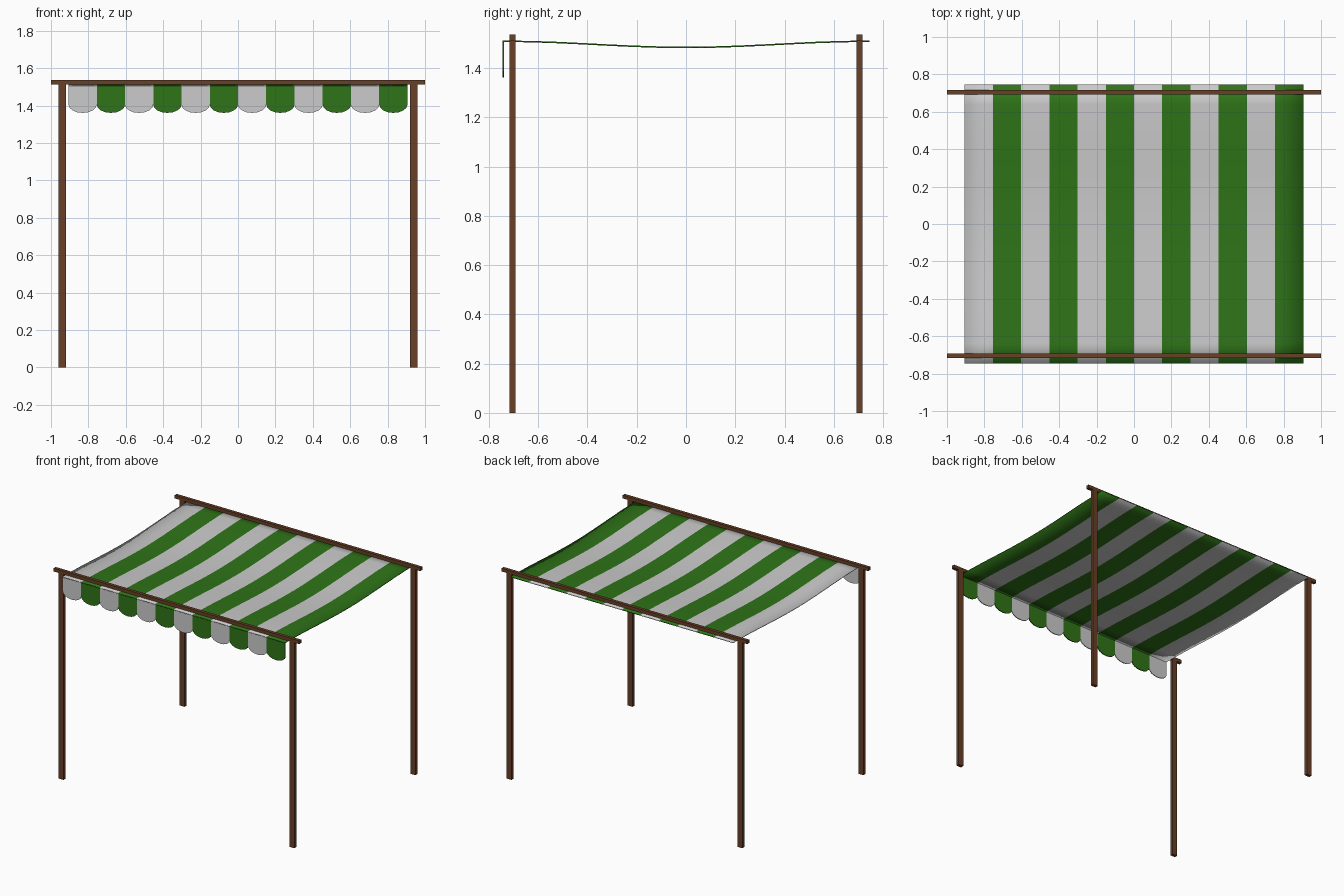
import bpy, bmesh, math

if "Cube" in bpy.data.objects:
    bpy.data.objects.remove(bpy.data.objects["Cube"])

def material(name, rgb):
    m = bpy.data.materials.new(name)
    m.diffuse_color = (*rgb, 1)
    m.use_nodes = True
    m.node_tree.nodes["Principled BSDF"].inputs["Base Color"].default_value = m.diffuse_color
    return m

WOOD = material("wood", (0.14, 0.05, 0.02))
PALE = material("pale_cloth", (0.8, 0.8, 0.8))
GREEN = material("green_cloth", (0.028, 0.175, 0.009))

def box(name, center, size):
    bpy.ops.mesh.primitive_cube_add(size=1, location=center)
    ob = bpy.context.object
    ob.name = name
    ob.scale = size
    bpy.ops.object.transform_apply(location=False, rotation=False, scale=True)
    ob.data.materials.append(WOOD)

def cloth(name, bm):
    me = bpy.data.meshes.new(name)
    bmesh.ops.remove_doubles(bm, verts=bm.verts, dist=1e-5)
    bm.to_mesh(me)
    bm.free()
    me.materials.append(PALE)
    me.materials.append(GREEN)
    ob = bpy.data.objects.new(name, me)
    bpy.context.collection.objects.link(ob)
    mod = ob.modifiers.new("thickness", 'SOLIDIFY')
    mod.thickness = 0.006
    mod.offset = 0
    return ob

# Posts and cross beams
for y, end in ((-0.704, "front"), (0.704, "back")):
    box(end + "_beam", (0, y, 1.525), (2, 0.024, 0.024))
    for x, side in ((-0.94, "left"), (0.94, "right")):
        box(f"{end}_{side}_post", (x, y, 0.7565), (0.04, 0.024, 1.513))

N, W, HALF, TOP = 12, 0.151, 0.745, 1.509
edges = [(i - N / 2) * W for i in range(N + 1)]

# Sagging striped canopy
SEG = 14
rows = []
for j in range(SEG + 1):
    y = -HALF + 2 * HALF * j / SEG
    rows.append((y, TOP - 0.0125 * (1 + math.cos(math.pi * y / HALF))))
bm = bmesh.new()
for i in range(N):
    for (y0, z0), (y1, z1) in zip(rows, rows[1:]):
        f = bm.faces.new([bm.verts.new(p) for p in (
            (edges[i], y0, z0), (edges[i + 1], y0, z0),
            (edges[i + 1], y1, z1), (edges[i], y1, z1))])
        f.material_index = i % 2
canopy = cloth("canopy", bm)
bpy.context.view_layer.objects.active = canopy
bpy.ops.object.select_all(action='DESELECT')
canopy.select_set(True)
bpy.ops.object.shade_smooth_by_angle()

# Scalloped front valance
bm = bmesh.new()
for i in range(N):
    cx = (edges[i] + edges[i + 1]) / 2
    pts = [(cx - W / 2, TOP)]
    for k in range(9):
        a = math.pi + math.pi * k / 8
        pts.append((cx + W / 2 * math.cos(a), 1.405 + 0.044 * math.sin(a)))
    pts.append((cx + W / 2, TOP))
    f = bm.faces.new([bm.verts.new((x, -HALF + 0.003, z)) for x, z in pts])
    f.material_index = i % 2
cloth("valance", bm)
